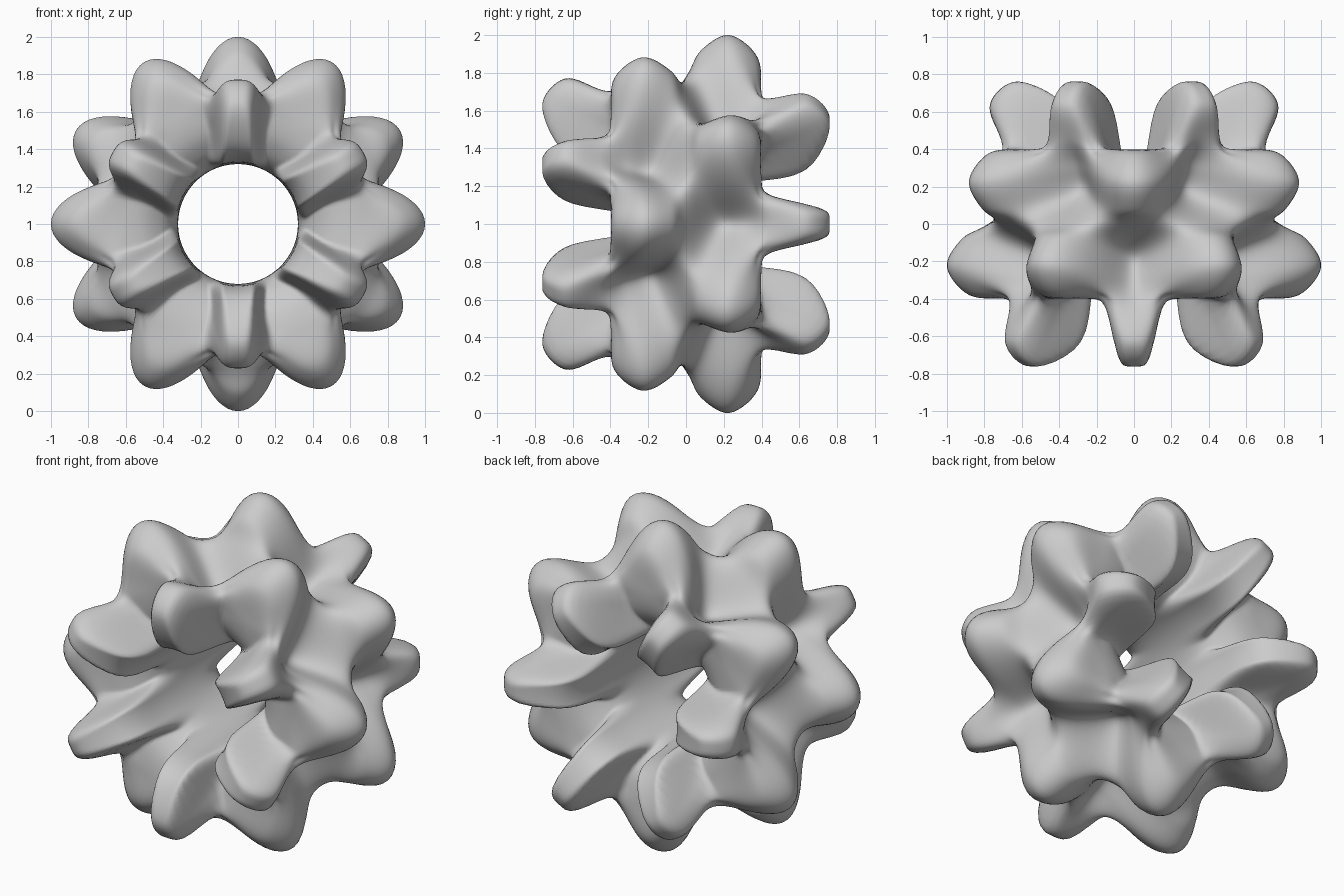
import bpy, bmesh, math

if "Cube" in bpy.data.objects:
    bpy.data.objects.remove(bpy.data.objects["Cube"])

# Half cross-sections (radius, distance from mid-plane), hole wall to outer rim
VALLEY_AND_RIM_LOBE = [(.32, 0), (.33, .16), (.36, .25), (.42, .32), (.52, .375),
                       (.67, .395), (.88, .38), (1.0, .23), (.92, .08), (.78, 0)]
FIN_AND_RIM_PIT = [(.32, 0), (.325, .30), (.345, .55), (.44, .69), (.64, .76),
                   (.77, .64), (.71, .46), (.61, .31), (.57, .16), (.78, 0)]

# Closed cross-sections: one with the fin at the front, its mirror image with it at the back
fin_front = ([(r, -y) for r, y in FIN_AND_RIM_PIT]
             + VALLEY_AND_RIM_LOBE[-2:0:-1])
fin_back = ([(r, -y) for r, y in VALLEY_AND_RIM_LOBE]
            + FIN_AND_RIM_PIT[-2:0:-1])
COUNT = len(fin_front)


def spline(points, t):
    """Closed Catmull-Rom curve through the points."""
    i, f = int(t), t - int(t)
    a, b, c, d = (points[(i + k) % COUNT] for k in (-1, 0, 1, 2))
    return [0.5 * (2 * q + (s - p) * f + (2 * p - 5 * q + 4 * s - w) * f ** 2
                   + (3 * q - p - 3 * s + w) * f ** 3)
            for p, q, s, w in zip(a, b, c, d)]


def smoothstep(lo, hi, x):
    x = min(1, max(0, (x - lo) / (hi - lo)))
    return x * x * (3 - 2 * x)


AROUND, TUBE = 216, 126
bm = bmesh.new()
sections = []
for j in range(TUBE):
    t = j * COUNT / TUBE
    half = min(t, COUNT - t)
    # fins are wide at the hole and narrow at the tip
    shape = smoothstep(0, 1, half) * (1 - smoothstep(4.5, 6.5, half))
    low = 0.37 * smoothstep(1.8, 4.2, half)
    # saddle between each fin and the neighbouring rim lobes
    dip = 0.26 * math.exp(-((half - 5.6) / 0.9) ** 2)
    sections.append((spline(fin_front, t), spline(fin_back, t), shape, low, dip,
                     t < COUNT / 2))

# Sweep around the y axis, alternating the two cross-sections six times
rings = []
for i in range(AROUND):
    u = math.tau * i / AROUND
    base = 0.5 - 0.5 * math.cos(6 * u)
    ring = []
    for front, back, shape, low, dip, is_front in sections:
        w = base if is_front else 1 - base
        w += shape * (smoothstep(low, low + 0.62, w) - w)
        if not is_front:
            w = 1 - w
        r, y = (w * p + (1 - w) * q for p, q in zip(front, back))
        pull = dip * 4 * w * (1 - w)
        r += pull * (0.5 - r)
        y += pull * (math.copysign(0.2, y) - y)
        ring.append(bm.verts.new((r * math.cos(u), y, 1 + r * math.sin(u))))
    rings.append(ring)
for i in range(AROUND):
    for j in range(TUBE):
        n, k = (i + 1) % AROUND, (j + 1) % TUBE
        bm.faces.new((rings[i][j], rings[i][k], rings[n][k], rings[n][j]))
bmesh.ops.recalc_face_normals(bm, faces=bm.faces)
for face in bm.faces:
    face.smooth = True

mesh = bpy.data.meshes.new("lobed_ring")
bm.to_mesh(mesh)
bm.free()
grey = bpy.data.materials.new("light grey")
grey.diffuse_color = (0.6, 0.6, 0.6, 1)
grey.use_nodes = True
grey.node_tree.nodes["Principled BSDF"].inputs["Base Color"].default_value = grey.diffuse_color
mesh.materials.append(grey)
ring_object = bpy.data.objects.new("lobed_ring", mesh)
bpy.context.collection.objects.link(ring_object)
